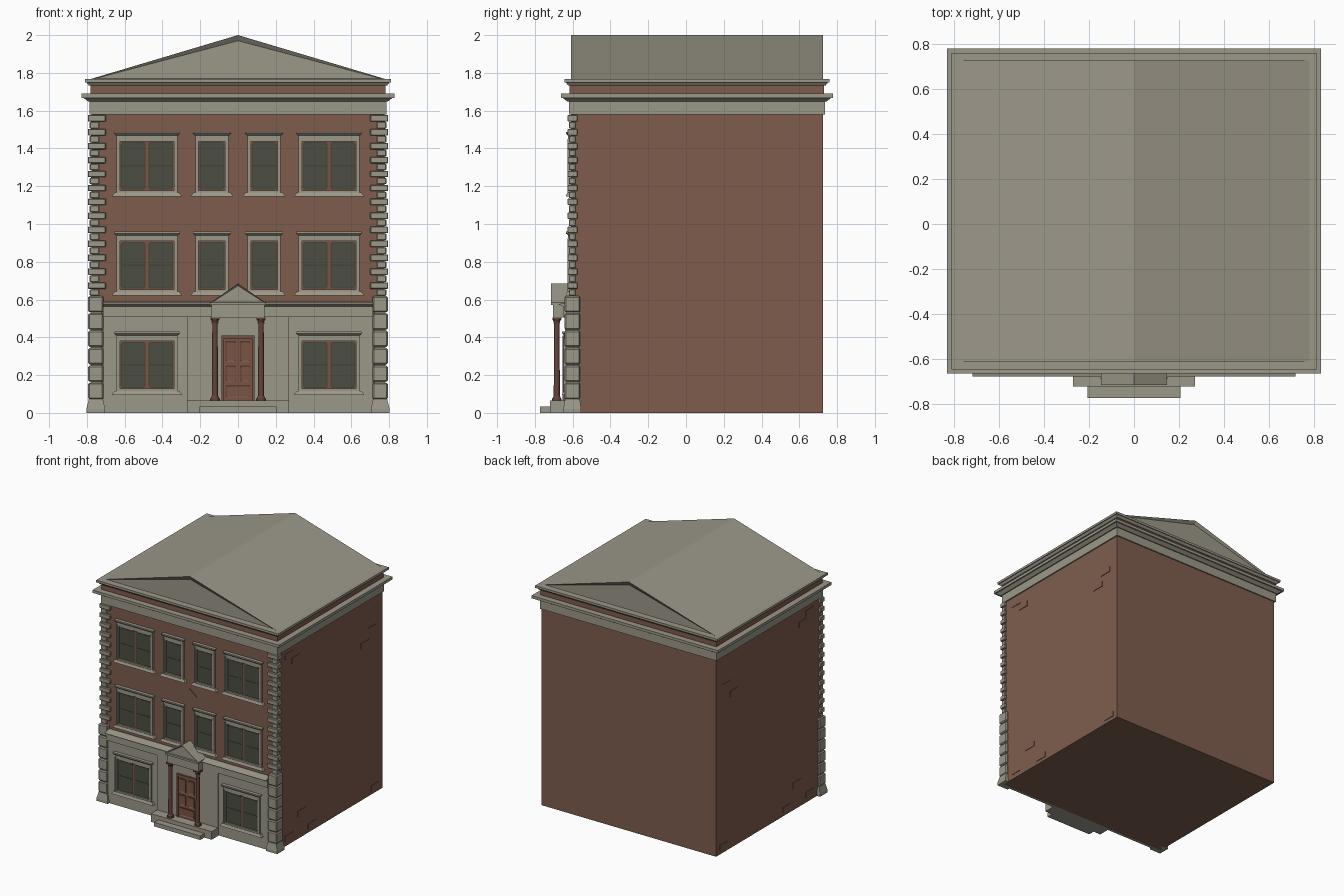
import bpy, bmesh, math
from mathutils import Matrix

if "Cube" in bpy.data.objects:
    bpy.data.objects.remove(bpy.data.objects["Cube"])

def material(name, col):
    m = bpy.data.materials.new(name)
    m.diffuse_color = (*col, 1)
    m.use_nodes = True
    m.node_tree.nodes["Principled BSDF"].inputs["Base Color"].default_value = m.diffuse_color
    return m

STONE = material("pale stone", (0.33, 0.31, 0.25))
BRICK = material("red brick", (0.21, 0.108, 0.076))
GLASS = material("dark glass", (0.072, 0.076, 0.054))
SASH = material("sash bars", (0.058, 0.056, 0.04))
WOOD = material("brown wood", (0.19, 0.088, 0.058))
COLUMN = material("column red", (0.13, 0.057, 0.044))

parts = {}   # name -> (bmesh, material)

def part(name, mat):
    return parts.setdefault(name, (bmesh.new(), mat))[0]

def loft(bm, a, z0, b, z1):
    """Frustum between two rectangles (x0, x1, y0, y1)."""
    vs = [bm.verts.new((x, y, z)) for r, z in ((a, z0), (b, z1))
          for x, y in ((r[0], r[2]), (r[1], r[2]), (r[1], r[3]), (r[0], r[3]))]
    bm.faces.new(vs[3::-1])
    bm.faces.new(vs[4:])
    for i in range(4):
        j = (i + 1) % 4
        bm.faces.new((vs[i], vs[j], vs[j + 4], vs[i + 4]))

def box(bm, x0, x1, y0, y1, z0, z1):
    r = (min(x0, x1), max(x0, x1), y0, y1)
    loft(bm, r, z0, r, z1)

def prism(bm, pts, y0, y1, inset=0, depth=0):
    """Extrude an xz outline (counter-clockwise seen from the front) along y."""
    f = [bm.verts.new((x, y0, z)) for x, z in pts]
    b = [bm.verts.new((x, y1, z)) for x, z in pts]
    ends = [bm.faces.new(f), bm.faces.new(b[::-1])]
    for i in range(len(pts)):
        j = (i + 1) % len(pts)
        bm.faces.new((f[j], f[i], b[i], b[j]))
    if inset:
        bmesh.ops.recalc_face_normals(bm, faces=bm.faces)
        bmesh.ops.inset_individual(bm, faces=ends, thickness=inset, depth=-depth)

def clipped(x0, x1, z0, z1, c):
    return [(x0 + c, z0), (x1 - c, z0), (x1, z0 + c), (x1, z1 - c),
            (x1 - c, z1), (x0 + c, z1), (x0, z1 - c), (x0, z0 + c)]

HX, YF, YB = 0.775, -0.61, 0.725   # wall planes

def ring(o):
    return (-HX - o, HX + o, YF - o, YB + o)

# Brick body
box(part("brick_body", BRICK), -HX, HX, YF, YB, 0, 1.74)
loft(part("brick_attic_band", BRICK), ring(0.006), 1.685, ring(0.006), 1.74)

# Frieze and the two cornices
for name, steps in {
    "frieze": [(1.58, 0.010, 1.655, 0.010)],
    "main_cornice": [(1.648, 0.018, 1.668, 0.043), (1.668, 0.053, 1.690, 0.053)],
    "upper_cornice": [(1.733, 0.014, 1.750, 0.027), (1.750, 0.034, 1.768, 0.034)],
}.items():
    for z0, o0, z1, o1 in steps:
        loft(part(name, STONE), ring(o0), z0, ring(o1), z1)

# Gabled roof with sunk triangle at each end
prism(part("gable_roof", STONE), [(-0.785, 1.766), (0.785, 1.766), (0, 2.0)],
      YF, YB, 0.03, 0.012)

# Corner quoins: alternating small blocks above, heavy blocks below
for s in (-1, 1):
    n = 26
    p = (1.58 - 0.62) / n
    for i in range(n):
        long = i % 2
        o, inn, yb = (0.795, 0.70, -0.575) if long else (0.785, 0.735, -0.585)
        box(part("upper_quoins", STONE), s * o, s * inn, -0.627 if long else -0.62, yb,
            0.62 + i * p, 0.62 + (i + 1) * p - 0.003)
    for i in range(6):
        z = 0.073 + i * 0.092
        box(part("lower_quoins", STONE), s * 0.793, s * 0.713, -0.643, -0.56, z, z + 0.086)
    box(part("quoin_core", STONE), s * 0.782, s * 0.722, -0.633, -0.57, 0.05, 0.62)
    a = sorted((s * 0.803, s * 0.703))
    b = sorted((s * 0.790, s * 0.715))
    box(part("quoin_base", STONE), *a, -0.65, -0.555, 0, 0.02)
    loft(part("quoin_base", STONE), (*a, -0.65, -0.555), 0.02, (*b, -0.64, -0.562), 0.073)

# Stone ground floor, centre bay and string course
box(part("ground_floor_facing", STONE), -0.715, 0.715, -0.63, YF + 0.01, 0, 0.52)
box(part("entrance_bay", STONE), -0.27, 0.27, -0.64, YF, 0, 0.52)
sc = part("string_course", STONE)
box(sc, -0.715, 0.715, -0.648, YF + 0.01, 0.508, 0.565)
loft(sc, (-0.715, 0.715, -0.65, YF), 0.563, (-0.715, 0.715, -0.675, YF), 0.575)
loft(sc, (-0.715, 0.715, -0.675, YF), 0.575, (-0.715, 0.715, -0.62, YF), 0.588)

# Windows: leaves of two panes in a stone surround with head and sill
def window(cx, leaves, z0, z1, wall):
    lw, gap, m = 0.132, 0.014, 0.016
    hw = (leaves * lw + (leaves - 1) * gap) / 2
    o = hw + m + 0.006
    box(part("window_backings", WOOD), cx - hw - 0.008, cx + hw + 0.008, wall - 0.003, wall + 0.01,
        z0 - 0.008, z1 + 0.008)
    for i in range(leaves):
        x = cx - hw + i * (lw + gap)
        prism(part("window_sashes", SASH), clipped(x, x + lw, z0, z1, 0.011), wall - 0.007, wall)
        zm = (z0 + z1) / 2
        for a, b in ((z0 + 0.006, zm - 0.004), (zm + 0.004, z1 - 0.006)):
            prism(part("window_panes", GLASS), clipped(x + 0.006, x + lw - 0.006, a, b, 0.007),
                  wall - 0.009, wall)
    st = part("window_surrounds", STONE)
    for s in (-1, 1):
        box(st, cx + s * o, cx + s * (hw + 0.004), wall - 0.014, wall + 0.01, z0 - m, z1 + m)
        box(st, cx + s * o, cx + s * (o - 0.008), wall - 0.018, wall + 0.01, z0 - m, z1 + m)
    box(st, cx - o, cx + o, wall - 0.014, wall + 0.01, z0 - m, z0 - 0.004)
    box(st, cx - o, cx + o, wall - 0.014, wall + 0.01, z1 + 0.004, z1 + m)
    hd = part("window_heads", STONE)
    box(hd, cx - o, cx + o, wall - 0.015, wall + 0.01, z1 + m, z1 + 0.034)
    loft(hd, (cx - o, cx + o, wall - 0.015, wall), z1 + 0.034,
         (cx - o - 0.012, cx + o + 0.012, wall - 0.026, wall), z1 + 0.044)
    box(hd, cx - o - 0.012, cx + o + 0.012, wall - 0.026, wall + 0.01, z1 + 0.044, z1 + 0.054)
    si = part("window_sills", STONE)
    loft(si, (cx - o - 0.025, cx + o + 0.025, wall - 0.027, wall), z0 - 0.036,
         (cx - o - 0.01, cx + o + 0.01, wall - 0.018, wall), z0 - m)

for s in (-1, 1):
    window(s * 0.482, 2, 0.132, 0.376, -0.63)
    for z0, z1 in ((0.658, 0.906), (1.182, 1.434)):
        window(s * 0.482, 2, z0, z1, YF)
        window(s * 0.138, 1, z0, z1, YF)

# Brick diamond between the upper floors
prism(part("brick_diamond", BRICK), [(0, 0.995), (0.065, 1.048), (0, 1.10), (-0.065, 1.048)],
      YF - 0.007, YF + 0.01)

# Steps, door and its panels
box(part("entrance_landing", STONE), -0.27, 0.27, -0.72, YF, 0, 0.065)
box(part("entrance_step", STONE), -0.205, 0.205, -0.772, -0.71, 0, 0.033)
box(part("door", WOOD), -0.075, 0.075, -0.647, -0.63, 0.065, 0.395)
dp = part("door_panels", WOOD)
df = part("door_frame", WOOD)
for s in (-1, 1):
    box(df, s * 0.088, s * 0.075, -0.655, -0.63, 0.065, 0.41)
    for z0, z1 in ((0.27, 0.38), (0.165, 0.25)):
        prism(dp, clipped(*sorted((s * 0.01, s * 0.066)), z0, z1, 0.003), -0.653, -0.64, 0.008, 0.004)
prism(dp, clipped(-0.066, 0.066, 0.08, 0.148, 0.003), -0.653, -0.64, 0.008, 0.004)
box(df, -0.075, 0.075, -0.655, -0.63, 0.395, 0.41)

# Porch columns
for s in (-1, 1):
    for r0, r1, z0, z1 in ((0.026, 0.026, 0.065, 0.076), (0.022, 0.017, 0.076, 0.09),
                           (0.0165, 0.014, 0.09, 0.475), (0.018, 0.018, 0.472, 0.479),
                           (0.015, 0.022, 0.479, 0.494)):
        bmesh.ops.create_cone(part("porch_columns", COLUMN), cap_ends=True, segments=16,
                              radius1=r0, radius2=r1, depth=z1 - z0,
                              matrix=Matrix.Translation((s * 0.122, -0.684, (z0 + z1) / 2)))
    box(part("column_caps", COLUMN), s * 0.098, s * 0.146, -0.708, -0.66, 0.494, 0.506)

# Porch entablature and pediment
en = part("porch_entablature", STONE)
box(en, -0.14, 0.14, -0.703, -0.62, 0.505, 0.57)
box(en, -0.147, 0.147, -0.714, -0.62, 0.57, 0.585)
prism(part("porch_pediment", STONE), [(-0.147, 0.583), (0.147, 0.583), (0, 0.685)],
      -0.714, YF, 0.012, 0.01)

# Slightly raised loose bricks on both side walls
for y, z in ((-0.46, 1.52), (-0.38, 1.46), (0.59, 1.33), (0.50, 1.24),
             (-0.46, 0.06), (-0.30, 0.20), (-0.17, 0.05), (0.63, 0.05)):
    for s in (-1, 1):
        box(part("raised_bricks", BRICK), s * (HX - 0.01), s * (HX + 0.004),
            y - 0.05, y + 0.05, z - 0.022, z + 0.022)

# Turn the collected meshes into objects
for name, (bm, mat) in parts.items():
    bmesh.ops.recalc_face_normals(bm, faces=bm.faces)
    me = bpy.data.meshes.new(name)
    bm.to_mesh(me)
    bm.free()
    me.materials.append(mat)
    ob = bpy.data.objects.new(name, me)
    bpy.context.collection.objects.link(ob)
    if name in ("lower_quoins", "upper_quoins"):
        bev = ob.modifiers.new("chamfer", 'BEVEL')
        bev.width = 0.007 if name == "lower_quoins" else 0.003
        bev.segments = 1
    if name == "porch_columns":
        bpy.context.view_layer.objects.active = ob
        ob.select_set(True)
        bpy.ops.object.shade_smooth_by_angle(angle=math.radians(35))
        ob.select_set(False)
